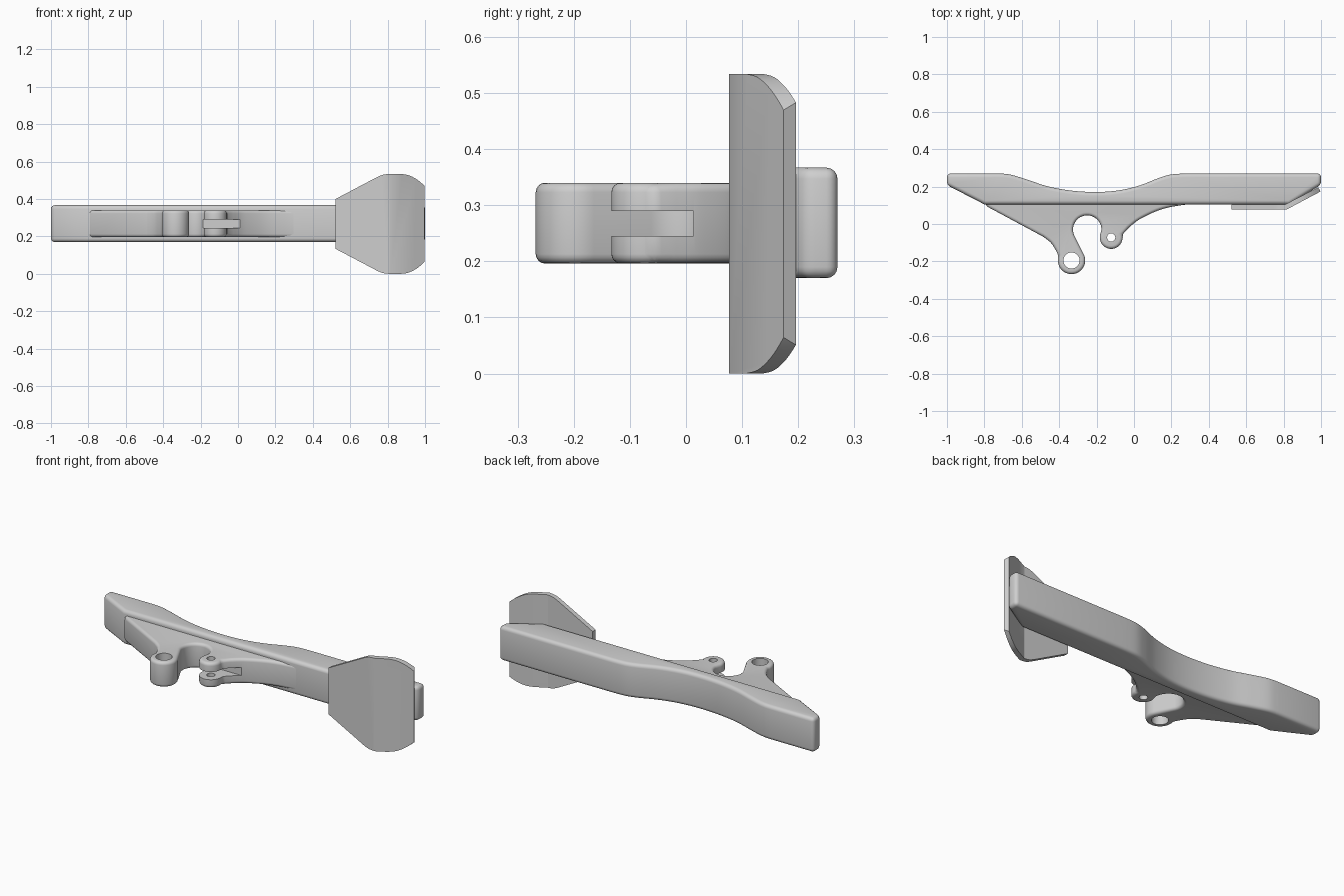
import bpy, bmesh, math
from mathutils import Vector

cube = bpy.data.objects.get("Cube")
if cube:
    bpy.data.objects.remove(cube, do_unlink=True)

grey = bpy.data.materials.new("plain grey")
grey.use_nodes = True
grey.diffuse_color = (0.62, 0.62, 0.62, 1)
grey.node_tree.nodes["Principled BSDF"].inputs["Base Color"].default_value = (0.62, 0.62, 0.62, 1)


def arc(cx, cy, r, a0, a1, n=24):
    """Points on a circular arc, angles in degrees."""
    angles = [math.radians(a0 + (a1 - a0) * i / n) for i in range(n + 1)]
    return [(cx + r * math.cos(a), cy + r * math.sin(a)) for a in angles]


def spline(pts, n=6):
    """Smooth curve through the points."""
    p = [Vector(q) for q in [pts[0]] + pts + [pts[-1]]]
    out = []
    for a, b, c, d in zip(p, p[1:], p[2:], p[3:]):
        for i in range(n):
            t = i / n
            out.append(tuple(0.5 * (2 * b + (c - a) * t + (2 * a - 5 * b + 4 * c - d) * t * t
                                    + (3 * b - a - 3 * c + d) * t ** 3)))
    return out + [tuple(pts[-1])]


def prism(name, outline, lo, hi, axis="z"):
    """Extrude an outline along z (outline in x, y) or along y (outline in x, z)."""
    bm = bmesh.new()
    place = (lambda u, v: (u, v, lo)) if axis == "z" else (lambda u, v: (u, lo, v))
    face = bm.faces.new([bm.verts.new(place(u, v)) for u, v in outline])
    moved = bmesh.ops.extrude_face_region(bm, geom=[face])["geom"]
    shift = (0, 0, hi - lo) if axis == "z" else (0, hi - lo, 0)
    bmesh.ops.translate(bm, vec=shift, verts=[g for g in moved if isinstance(g, bmesh.types.BMVert)])
    bmesh.ops.recalc_face_normals(bm, faces=bm.faces)
    mesh = bpy.data.meshes.new(name)
    bm.to_mesh(mesh)
    bm.free()
    mesh.materials.append(grey)
    obj = bpy.data.objects.new(name, mesh)
    bpy.context.collection.objects.link(obj)
    return obj


def activate(obj):
    bpy.ops.object.select_all(action="DESELECT")
    obj.select_set(True)
    bpy.context.view_layer.objects.active = obj


def bevel(obj, width, segments=4):
    activate(obj)
    m = obj.modifiers.new("rounding", "BEVEL")
    m.width, m.segments = width, segments
    m.limit_method, m.angle_limit = "ANGLE", math.radians(35)
    m.use_clamp_overlap = False
    bpy.ops.object.modifier_apply(modifier=m.name)


def boolean(obj, cutter, operation):
    activate(obj)
    m = obj.modifiers.new("cut", "BOOLEAN")
    m.operation, m.solver, m.object = operation, "EXACT", cutter
    bpy.ops.object.modifier_apply(modifier=m.name)
    bpy.data.objects.remove(cutter, do_unlink=True)


def smooth(obj):
    activate(obj)
    bpy.ops.object.shade_smooth_by_angle(angle=math.radians(30))


# Long arm with a shallow dip along its back
dip = spline([(-0.72, 0.27), (-0.66, 0.264), (-0.57, 0.237), (-0.46, 0.201), (-0.33, 0.178),
              (-0.2, 0.171), (-0.08, 0.18), (0.03, 0.206), (0.13, 0.245), (0.2, 0.265), (0.28, 0.27)])
arm = prism("arm", [(-1, 0.27)] + dip + [(1, 0.27), (1, 0.21), (0.83, 0.105), (-0.8, 0.105), (-1, 0.208)],
            0.17, 0.367)
bevel(arm, 0.02)
smooth(arm)

# Pivot bracket: long lug, rounded notch and short lug in one outline
outline = [(-0.82, 0.15), (-0.785, 0.093)]
outline += spline([(-0.487, -0.067), (-0.445, -0.1), (-0.42, -0.137)])
outline += arc(-0.334, -0.195, 0.073, 160, 385)
outline += arc(-0.25, -0.03, 0.076, 205, 0)
outline += arc(-0.122, -0.072, 0.061, 165, 375)
outline += spline([(-0.03, -0.022), (0.03, 0.025), (0.14, 0.076), (0.25, 0.1), (0.34, 0.108)])
outline += [(0.34, 0.15)]
bracket = prism("pivot_bracket", outline, 0.196, 0.34)
bevel(bracket, 0.017)

# Pin holes and the slot that forks the short lug
for x, y, r in ((-0.334, -0.195, 0.043), (-0.122, -0.072, 0.022)):
    boolean(bracket, prism("hole_cutter", arc(x, y, r, 0, 352.5, 47), 0.1, 0.45), "DIFFERENCE")
slot = prism("slot_cutter", [(-0.24, -0.3), (0.2, -0.3), (0.2, 0.013), (-0.24, 0.013)], 0.245, 0.29)
boolean(bracket, slot, "DIFFERENCE")
smooth(bracket)

# Bent pad: folded strip trimmed to a flared outline
pad = prism("pad", [(0.52, 0.077), (0.815, 0.077), (0.998, 0.174), (0.984, 0.196), (0.807, 0.104), (0.52, 0.104)],
            -0.1, 0.7)
half = [(0.5, 0.122)] + spline([(0.745, 0.251), (0.775, 0.263), (0.81, 0.267)], 4)
half += spline([(0.87, 0.267), (0.91, 0.261), (0.95, 0.242), (0.985, 0.215), (1.02, 0.18)], 4)
mid = 0.267
trim = prism("pad_trim", [(x, mid + h) for x, h in half] + [(x, mid - h) for x, h in reversed(half)],
             -0.1, 0.4, "y")
boolean(pad, trim, "INTERSECT")
smooth(pad)
